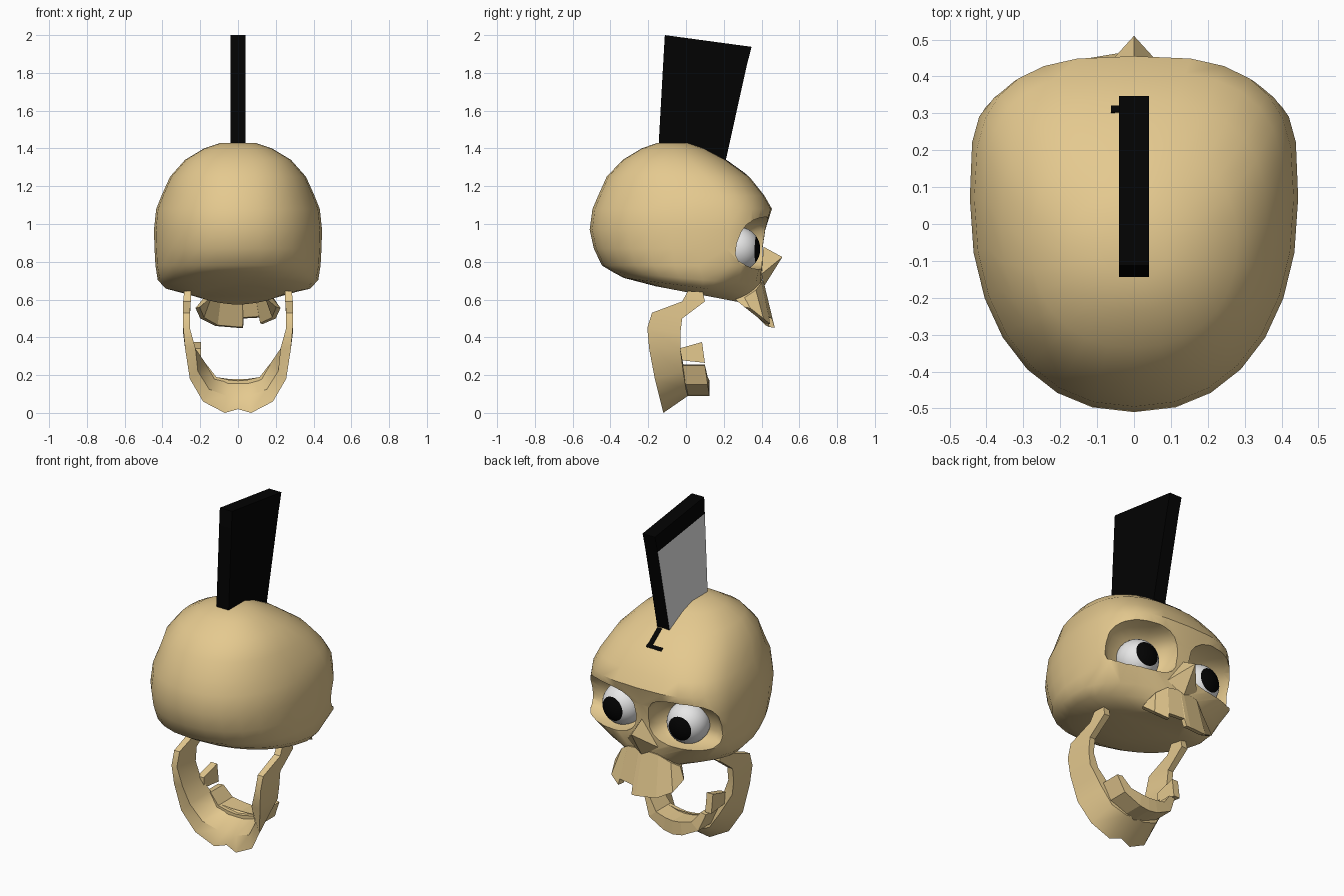
import bpy, bmesh, math
from mathutils import Vector

if "Cube" in bpy.data.objects:
    bpy.data.objects.remove(bpy.data.objects["Cube"])


def material(name, rgb):
    m = bpy.data.materials.new(name)
    m.diffuse_color = (*rgb, 1)
    m.use_nodes = True
    m.node_tree.nodes["Principled BSDF"].inputs["Base Color"].default_value = m.diffuse_color
    return m


BONE = material("bone tan", (0.78, 0.585, 0.275))
BLACK = material("black", (0.0008, 0.0008, 0.0008))
WHITE = material("white", (0.86, 0.86, 0.86))


def finish(name, bm, mats, smooth=None):
    bmesh.ops.recalc_face_normals(bm, faces=bm.faces)
    me = bpy.data.meshes.new(name)
    bm.to_mesh(me)
    bm.free()
    ob = bpy.data.objects.new(name, me)
    bpy.context.collection.objects.link(ob)
    for m in mats:
        me.materials.append(m)
    if smooth:
        shade(ob, smooth)
    return ob


def shade(ob, angle):
    bpy.ops.object.select_all(action='DESELECT')
    ob.select_set(True)
    bpy.context.view_layer.objects.active = ob
    bpy.ops.object.shade_smooth_by_angle(angle=math.radians(angle))


def loft(rows):
    """Closed skin through rows of equal-length point loops."""
    bm = bmesh.new()
    vs = [[bm.verts.new(p) for p in r] for r in rows]
    n = len(rows[0])
    for a, b in zip(vs, vs[1:]):
        for i in range(n):
            j = (i + 1) % n
            bm.faces.new((a[i], a[j], b[j], b[i]))
    bm.faces.new(vs[0])
    bm.faces.new(vs[-1][::-1])
    return bm


def mirror_rows(rows):
    """Continue a half path (outer end first, centre last) across x = 0."""
    return rows + [[(-x, y, z) for x, y, z in r] for r in rows[-2::-1]]


# ---- cranium: stacked superellipse rings, the lowest ones tilted
# z, tilt, back y, centre y, front y, half width, front squareness
RINGS = [
    (.64, -.19, -.16, .07, .35, .22, 1.6), (.672, -.13, -.33, .09, .385, .385, 1.5),
    (.712, -.09, -.39, .09, .40, .425, 1.9), (.78, 0, -.445, .07, .405, .437, 4.2),
    (.87, 0, -.488, .07, .405, .442, 3.6),
    (.97, 0, -.51, .07, .42, .445, 3.6), (1.08, 0, -.495, .07, .455, .433, 2.9),
    (1.15, 0, -.465, .07, .415, .405, 2.8), (1.25, 0, -.42, .0, .335, .36, 2.6),
    (1.34, 0, -.335, -.05, .21, .28, 2.3), (1.40, 0, -.235, -.07, .095, .18, 2.1),
    (1.43, 0, -.15, -.07, .01, .09, 2.0),
]


def ring(z, tilt, yb, yc, yf, w, nf, seg=28):
    pts = []
    for i in range(seg):
        t = 2 * math.pi * i / seg
        c, s = math.cos(t), math.sin(t)
        e = 2 / (nf if s > 0 else 2.2)
        x = math.copysign(w * abs(c) ** e, c)
        y = yc + (yf - yc if s > 0 else yb - yc) * abs(s) ** e
        pts.append((x, y, z + tilt * y))
    return pts


skull = finish("cranium", loft([ring(*r) for r in RINGS]), [BONE])

# ---- eye sockets cut out of the face by rounded, leaning boxes
for s in (-1, 1):
    bm = bmesh.new()
    bmesh.ops.create_uvsphere(bm, u_segments=16, v_segments=10, radius=1)
    for v in bm.verts:
        p = [math.copysign(abs(k) ** .7, k) for k in v.co]
        v.co = (s * .265 + .23 * p[0], .455 + .22 * p[1] + .04 * p[2], .90 + .14 * p[2])
    cutter = finish("socket_cutter", bm, [BONE])
    cutter.hide_render = True
    mod = skull.modifiers.new("socket", 'BOOLEAN')
    mod.operation, mod.object, mod.solver = 'DIFFERENCE', cutter, 'EXACT'
    bpy.context.view_layer.objects.active = skull
    bpy.ops.object.modifier_apply(modifier=mod.name)
    bpy.data.objects.remove(cutter)
shade(skull, 40)

# ---- eyeballs with pupils coloured by direction
for s, side in ((-1, "left"), (1, "right")):
    centre = Vector((s * .21, .275, .868))
    look = Vector((s * .10, 1, -.02)).normalized()
    bm = bmesh.new()
    bmesh.ops.create_uvsphere(bm, u_segments=32, v_segments=20, radius=.118)
    rot = look.to_track_quat('Z', 'Y').to_matrix()
    bmesh.ops.transform(bm, matrix=rot.to_4x4(), verts=bm.verts)
    for f in bm.faces:
        f.material_index = int(f.calc_center_median().normalized().dot(look) > math.cos(math.radians(36)))
    bmesh.ops.translate(bm, vec=centre, verts=bm.verts)
    finish(side + "_eye", bm, [WHITE, BLACK], 40)

# ---- nose: four-sided pyramid
bm = bmesh.new()
tip = bm.verts.new((0, .51, .825))
base = [bm.verts.new(p) for p in ((0, .41, .88), (.1, .40, .735), (0, .41, .665), (-.1, .40, .735))]
for i in range(4):
    bm.faces.new((tip, base[i], base[(i + 1) % 4]))
bm.faces.new(base)
finish("nose", bm, [BONE])

# ---- upper jaw: curved plate with one missing tooth
# x top, y top, z top, x bottom, y bottom, z bottom
UPPER = [(-.18, .31, .61, -.225, .34, .555), (-.16, .37, .65, -.2, .41, .50),
         (-.10, .40, .69, -.12, .45, .46), (0, .41, .70, 0, .47, .45),
         (.02, .41, .70, .027, .47, .45), (.022, .41, .70, .03, .455, .50),
         (.10, .40, .69, .125, .44, .505), (.102, .40, .69, .13, .445, .47),
         (.16, .37, .65, .2, .41, .50), (.18, .31, .61, .225, .34, .555)]
finish("upper_jaw", loft([[(a, b, c), (d, e, f), (d * .9, e - .03, f + .005), (a * .8, b - .06, c)]
                          for a, b, c, d, e, f in UPPER]), [BONE])

# ---- lower jaw hanging open: back outer corner, front inner corner (x, y, z)
LOWER = [((.285, .01, .645), (.25, .09, .64)), ((.29, -.02, .59), (.25, .10, .59)),
         ((.29, -.18, .53), (.255, -.02, .50)), ((.29, -.205, .45), (.255, -.03, .42)),
         ((.28, -.195, .34), (.225, -.03, .34)), ((.255, -.165, .18), (.17, -.015, .26)),
         ((.185, -.135, .06), (.12, .0, .19)), ((.07, -.12, .0), (.05, .01, .18)),
         ((0, -.105, .02), (0, .01, .18))]


def jaw_section(bo, fi):
    mx, mz = (bo[0] + fi[0]) / 2, (bo[2] + fi[2]) / 2
    if bo[2] > .3:  # upright branch keeps a square section
        return [bo, (bo[0], fi[1], fi[2]), fi, (fi[0], bo[1], bo[2])]
    return [bo, (mx, fi[1], mz), fi, (mx, bo[1] + .02, mz)]


finish("lower_jaw", loft(mirror_rows([jaw_section(*r) for r in LOWER])), [BONE], 40)

# ---- lower teeth: front arc and one side block
ARC = [(.2, .25, .165, .255), (.16, .15, .115, .19), (.06, .10, .05, .175), (0, .09, 0, .17)]
finish("front_teeth", loft(mirror_rows(
    [[(a, -.02, b), (a, .10 + .15 * (.25 - b), b), (c, .10 + .15 * (.25 - b), d), (c, -.02, d)]
     for a, b, c, d in ARC])), [BONE])
finish("side_tooth", loft([[(x, -.04, .28), (x, .10, .265), (x, .085, .375), (x, -.04, .34)]
                           for x in (-.235, -.195)]), [BONE])

# ---- crest: leaning slab with a white panel on its left face
CREST = [(-.147, 1.38, .20, 1.29), (-.118, 1.90, .322, 1.84), (-.112, 2.0, .347, 1.938)]
bm = loft([[(-.04, a, b), (.04, a, b), (.04, c, d), (-.04, c, d)] for a, b, c, d in CREST])
bmesh.ops.recalc_face_normals(bm, faces=bm.faces)
for f in bm.faces:
    f.material_index = int(f.normal.x < -.9 and f.calc_center_median().z < 1.8)
finish("crest", bm, [BLACK, WHITE])

# ---- thin dark mark on the forehead below the crest
for i, (x, y, sx, sy) in enumerate(((.02, .262, .03, .10), (-.012, .31, .10, .018))):
    bpy.ops.mesh.primitive_cube_add(size=1, location=(x, y, 1.247 + (.335 - y) * .72),
                                    rotation=(-math.atan(.72), 0, 0))
    ob = bpy.context.object
    ob.name = "forehead_mark_%d" % (i + 1)
    ob.scale = (sx, sy * 1.2, .009)
    ob.data.materials.append(BLACK)
